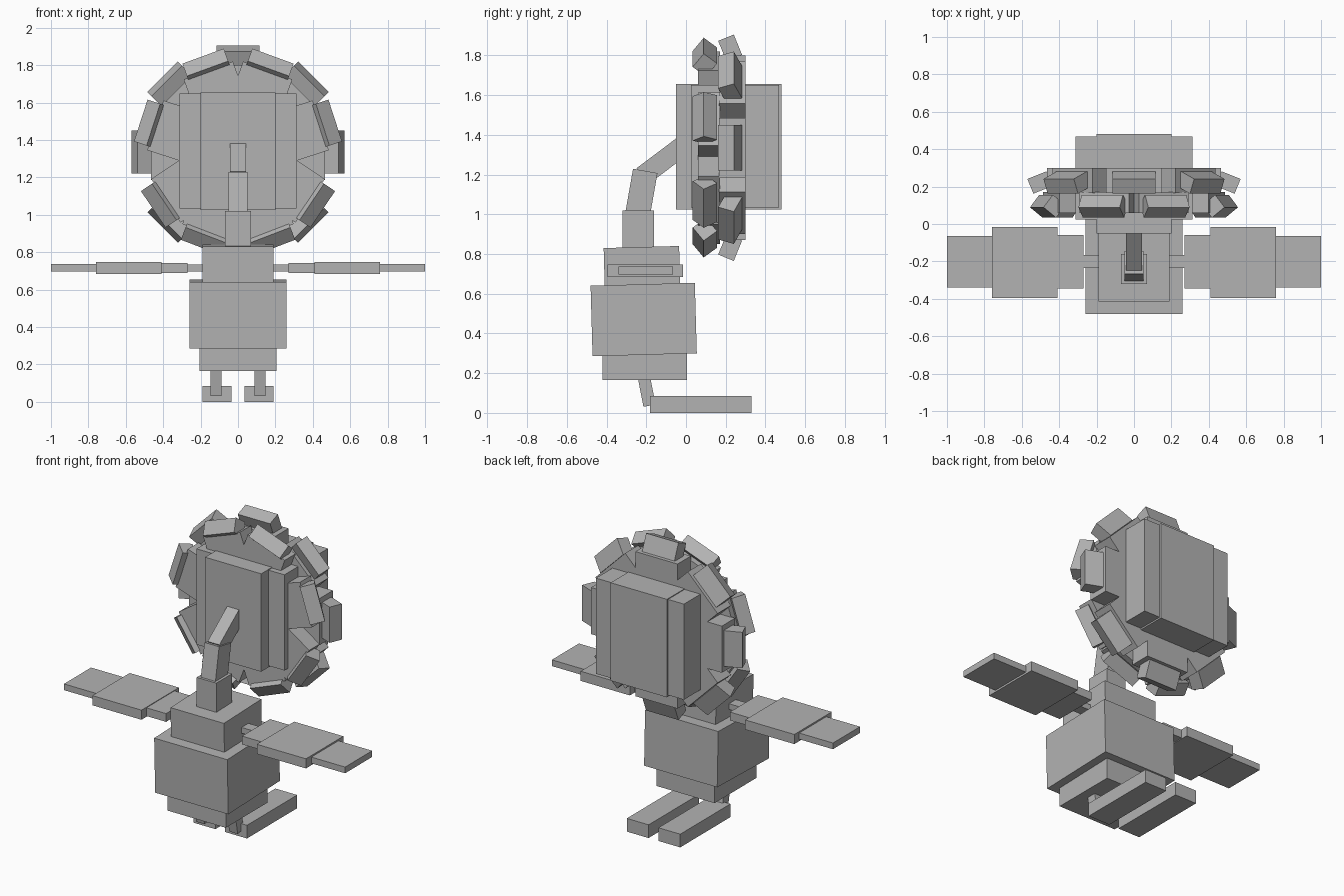
import bpy
from math import radians, sin, cos
from mathutils import Matrix, Vector

cube = bpy.data.objects.get("Cube")
if cube:
    bpy.data.objects.remove(cube, do_unlink=True)

GREY = (0.45, 0.45, 0.45, 1)
mat = bpy.data.materials.new("plain grey")
mat.use_nodes = True
mat.diffuse_color = GREY
mat.node_tree.nodes["Principled BSDF"].inputs["Base Color"].default_value = GREY


def box(name, center, size, rot=None):
    """Flat-faced box, optionally rotated about its centre."""
    bpy.ops.mesh.primitive_cube_add(size=1)
    ob = bpy.context.object
    ob.name = name
    ob.data.transform(Matrix.Diagonal((*size, 1)))
    ob.matrix_world = Matrix.Translation(center) @ (rot or Matrix.Identity(4))
    ob.data.materials.append(mat)
    return ob


def turn(axis, degrees):
    return Matrix.Rotation(radians(degrees), 4, axis)


def span(name, x, y, z):
    """Upright box given by its limits on each axis."""
    lims = (x, y, z)
    return box(name, [(a + b) / 2 for a, b in lims], [b - a for a, b in lims])


# Body
lean = turn('X', 1.6)
box("body", (0, -0.213, 0.47), (0.52, 0.525, 0.355), lean)
box("chest", (0, -0.222, 0.74), (0.38, 0.38, 0.19), lean)
span("hips", (-0.207, 0.207), (-0.42, 0.005), (0.165, 0.3))

# Bent neck
span("neck_base", (-0.07, 0.07), (-0.32, -0.16), (0.8, 1.02))
box("neck_middle", (0, -0.225, 1.105), (0.104, 0.125, 0.23), turn('X', -10))
box("neck_top", (0, -0.095, 1.285), (0.084, 0.31, 0.1), turn('X', 37))

# Head
span("head_core", (-0.2, 0.2), (-0.05, 0.48), (1.025, 1.655))
span("head_sides", (-0.313, 0.313), (0.025, 0.468), (1.035, 1.65))

# Limbs on both sides
for side, s in (("left", 1), ("right", -1)):
    def limb(name, x, y, z):
        span(f"{side}_{name}", sorted((s * x[0], s * x[1])), y, z)
    limb("foot", (0.035, 0.19), (-0.18, 0.33), (0, 0.085))
    box(f"{side}_leg", (s * 0.118, -0.2, 0.12), (0.06, 0.062, 0.17), turn('X', 11))
    limb("shoulder", (0.17, 0.3), (-0.235, -0.165), (0.698, 0.735))
    limb("upper_arm", (0.27, 0.42), (-0.345, -0.06), (0.69, 0.743))
    limb("forearm", (0.41, 0.76), (-0.395, -0.015), (0.685, 0.747))
    limb("hand", (0.75, 1.0), (-0.34, -0.065), (0.697, 0.737))

# Mane: rings of base blocks, each carrying a tilted tuft
HUB = Vector((0, 0, 1.335))


def mane(name, angles, block_y, block_width, tuft_y, tuft_r, tuft_size, tilt):
    for i, a in enumerate(angles):
        out = Vector((cos(radians(a)), 0, sin(radians(a))))
        rot = turn('Y', 90 - a)
        mid = (block_y[0] + block_y[1]) / 2
        box(f"{name}_block_{i}", HUB + out * 0.34 + Vector((0, mid, 0)),
            (block_width, block_y[1] - block_y[0], 0.25), rot)
        box(f"{name}_tuft_{i}", HUB + out * tuft_r + Vector((0, tuft_y, 0)),
            tuft_size, rot @ turn('X', tilt))


half = (70, 18, -34, -69)
mane("front_mane", half + tuple(180 - a for a in half),
     (0.06, 0.17), 0.28, 0.095, 0.485, (0.235, 0.09, 0.085), 52)
mane("back_mane", range(0, 360, 45),
     (0.165, 0.3), 0.3, 0.222, 0.503, (0.23, 0.085, 0.11), 22)
